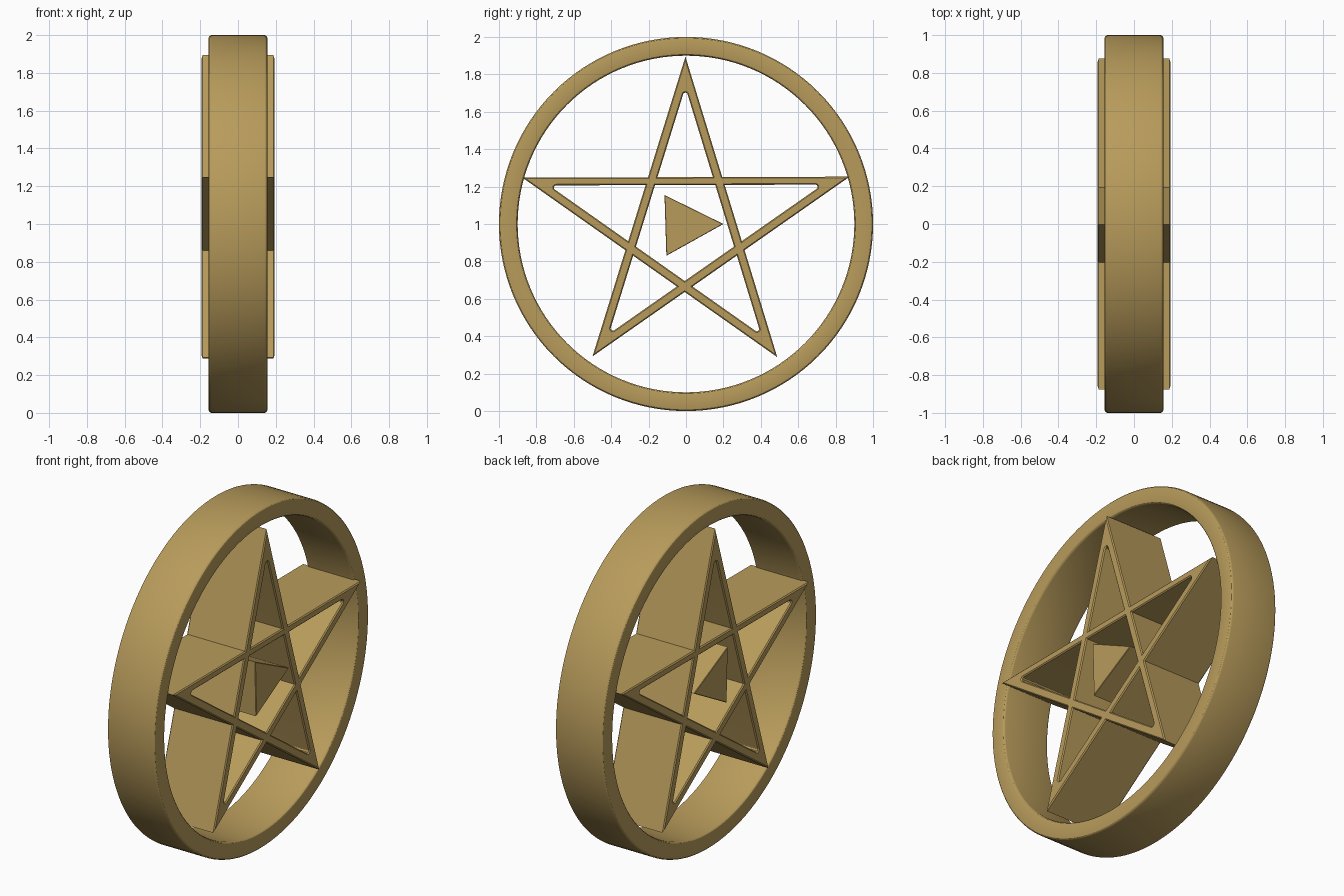
import bpy, bmesh, math
from mathutils import Vector

if "Cube" in bpy.data.objects:
    bpy.data.objects.remove(bpy.data.objects["Cube"])

gold = bpy.data.materials.new("antique gold")
gold.diffuse_color = (0.48, 0.33, 0.105, 1)
gold.use_nodes = True
gold.node_tree.nodes["Principled BSDF"].inputs["Base Color"].default_value = gold.diffuse_color


def finish(bm, name):
    bmesh.ops.recalc_face_normals(bm, faces=bm.faces)
    me = bpy.data.meshes.new(name)
    bm.to_mesh(me)
    bm.free()
    me.materials.append(gold)
    me.shade_smooth()
    me.set_sharp_from_angle(angle=math.radians(30))
    ob = bpy.data.objects.new(name, me)
    bpy.context.collection.objects.link(ob)
    return ob


def right(a, b):
    d = (b - a).normalized()
    return Vector((d.y, -d.x))


def cross(p, d, q, e):
    t = ((q.x - p.x) * e.y - (q.y - p.y) * e.x) / (d.x * e.y - d.y * e.x)
    return p + d * t


def inset(loop, d):
    """Shift every edge of a clockwise loop to its right by d."""
    out = []
    for i, p in enumerate(loop):
        a, b = loop[i - 1], loop[(i + 1) % len(loop)]
        n1, n2 = right(a, p), right(p, b)
        out.append(p + (n1 + n2) * (d / (1 + n1.dot(n2))))
    return out


def fillet(loop, r):
    """Round the first corner of a loop."""
    p = loop[0]
    u, v = (loop[-1] - p).normalized(), (loop[1] - p).normalized()
    half = u.angle(v) / 2
    c = p + (u + v).normalized() * (r / math.sin(half))
    s, e = p + u * (r / math.tan(half)) - c, p + v * (r / math.tan(half)) - c
    arc = [c + (s.lerp(e, k / 6)).normalized() * r for k in range(7)]
    return arc + loop[1:]


def plate(name, outer, holes, depth, bev):
    """Extrude an outline with holes along x, with softened rims."""
    bm = bmesh.new()
    caps = {0: [], 3: []}
    for loop, sign in [(outer, 1)] + [(h, -1) for h in holes]:
        rows = []
        for x, d in ((-depth, bev), (-depth + bev, 0), (depth - bev, 0), (depth, bev)):
            rows.append([bm.verts.new((x, p.x, p.y)) for p in inset(loop, d * sign)])
        n = len(loop)
        for r in range(3):
            for i in range(n):
                j = (i + 1) % n
                bm.faces.new((rows[r][i], rows[r][j], rows[r + 1][j], rows[r + 1][i]))
        for r in caps:
            caps[r] += [bm.edges.get((rows[r][i], rows[r][(i + 1) % n])) for i in range(n)]
    for r, edges in caps.items():
        bmesh.ops.triangle_fill(bm, edges=edges, use_beauty=True,
                                normal=(1 if r else -1, 0, 0))
    return finish(bm, name)


# Outer ring: rounded rectangular section swept about the x axis
bm = bmesh.new()
R, r, X, b = 1.0, 0.9, 0.155, 0.014
prof = []
for cx, cr, a0 in ((X - b, R - b, 0), (-X + b, R - b, 90), (-X + b, r + b, 180), (X - b, r + b, 270)):
    for k in range(4):
        a = math.radians(a0 + 30 * k)
        prof.append((cx + b * math.cos(a), cr + b * math.sin(a)))
N = 128
rings = [[bm.verts.new((x, q * math.sin(2 * math.pi * s / N), 1 + q * math.cos(2 * math.pi * s / N)))
          for x, q in prof] for s in range(N)]
for s in range(N):
    A, B = rings[s], rings[(s + 1) % N]
    for i in range(len(prof)):
        j = (i + 1) % len(prof)
        bm.faces.new((A[i], A[j], B[j], B[i]))
finish(bm, "outer_ring")

# Five-pointed star made of woven bars; tips clockwise in (y, z)
tips = [Vector(t) for t in ((-0.003, 1.895), (0.875, 1.253), (0.488, 0.288), (-0.5, 0.292), (-0.875, 1.248))]
WIDTH = [0.048, 0.048, 0.048, 0.048, 0.042]


def meet(i, inner_i, j, inner_j):
    """Crossing of bar i and bar j, each on its inner or outer edge."""
    res = []
    for k, inn in ((i % 5, inner_i), (j % 5, inner_j)):
        a, c = tips[k], tips[(k + 2) % 5]
        res += [a + right(a, c) * (WIDTH[k] * inn), c - a]
    return cross(*res)


outline, holes = [], []
for i in range(5):
    outline += [tips[i], meet(i, 0, i - 1, 0)]
    arm = [meet(i, 1, i - 2, 1), meet(i, 1, i - 1, 0), meet(i - 2, 1, i - 1, 0)]
    holes.append(fillet(arm, 0.012))
holes.append([meet(i, 1, i - 1, 1) for i in range(5)])
plate("star_frame", outline, holes, 0.193, 0.006)

# Small triangular prism in the middle
tri = [Vector(t) for t in ((-0.115, 1.155), (0.2, 1.0), (-0.105, 0.83))]
plate("centre_triangle", tri, [], 0.193, 0.003)
